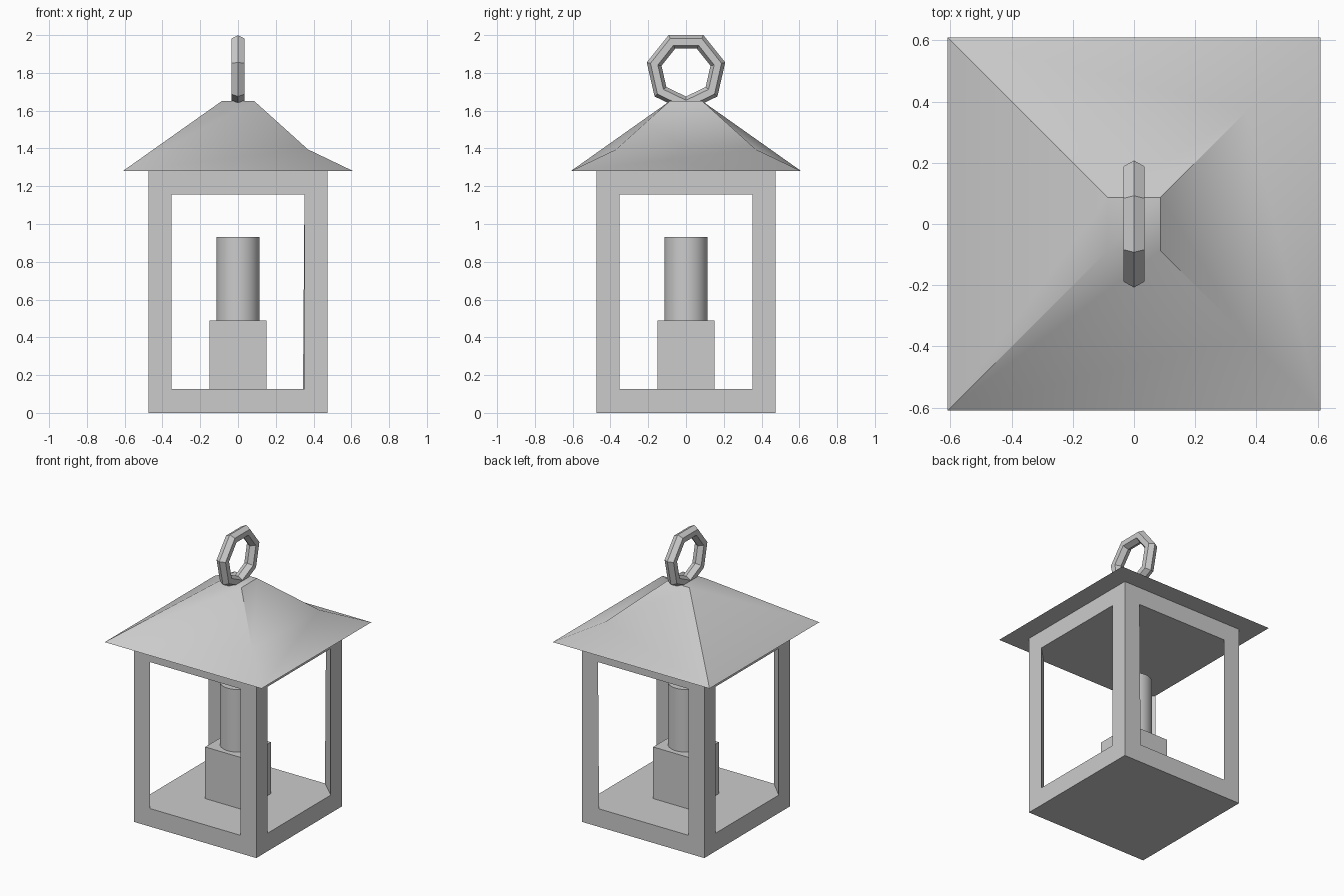
import bpy, bmesh
from math import radians

cube = bpy.data.objects.get("Cube")
if cube:
    bpy.data.objects.remove(cube, do_unlink=True)

GREY = 0.6
metal = bpy.data.materials.new("plain grey")
metal.use_nodes = True
metal.diffuse_color = (GREY, GREY, GREY, 1)
metal.node_tree.nodes["Principled BSDF"].inputs["Base Color"].default_value = (GREY, GREY, GREY, 1)

BODY, INNER = 0.475, 0.352        # outer half width, half width of the openings
FLOOR, LINTEL, EAVES = 0.127, 1.157, 1.28


def finish(ob, name, angle=None):
    ob.name = ob.data.name = name
    ob.data.materials.clear()
    ob.data.materials.append(metal)
    if angle:
        bpy.ops.object.select_all(action='DESELECT')
        ob.select_set(True)
        bpy.context.view_layer.objects.active = ob
        bpy.ops.object.shade_smooth_by_angle(angle=radians(angle))
    return ob


def box(name, half, z0, z1):
    bpy.ops.mesh.primitive_cube_add(size=1, location=(0, 0, (z0 + z1) / 2))
    ob = bpy.context.object
    ob.scale = (2 * half, 2 * half, z1 - z0)
    bpy.ops.object.transform_apply(location=True, rotation=True, scale=True)
    return finish(ob, name)


def mesh(name, verts, faces):
    me = bpy.data.meshes.new(name)
    me.from_pydata(verts, [], faces)
    bm = bmesh.new()
    bm.from_mesh(me)
    bmesh.ops.recalc_face_normals(bm, faces=bm.faces)
    bm.to_mesh(me)
    bm.free()
    ob = bpy.data.objects.new(name, me)
    bpy.context.collection.objects.link(ob)
    return ob


# Housing: a block cut by a cross with chamfered inner corners, leaving triangular posts
housing = box("housing", BODY, 0, EAVES + 0.005)
quarter = [(0.6, INNER), (BODY, INNER), (INNER, BODY), (INNER, 0.6)]
outline = []
for _ in range(4):
    outline += quarter
    quarter = [(-y, x) for x, y in quarter]
n = len(outline)
verts = [(x, y, z) for z in (FLOOR, LINTEL) for x, y in outline]
for i in (2, 3):                  # one post leans slightly at its foot
    verts[i] = (INNER - 0.008, verts[i][1], FLOOR)
faces = [range(n), range(n, 2 * n)]
faces += [(i, (i + 1) % n, (i + 1) % n + n, i + n) for i in range(n)]
cutter = mesh("opening_cutter", verts, faces)
cutter.hide_render = True
cut = housing.modifiers.new("openings", 'BOOLEAN')
cut.operation = 'DIFFERENCE'
cut.solver = 'EXACT'
cut.object = cutter
bpy.context.view_layer.objects.active = housing
bpy.ops.object.modifier_apply(modifier=cut.name)
bpy.data.objects.remove(cutter, do_unlink=True)

# Candle and its square holder
box("candle_holder", 0.15, FLOOR - 0.005, 0.49)
bpy.ops.mesh.primitive_cylinder_add(vertices=32, radius=0.115, depth=0.45, location=(0, 0, 0.705))
finish(bpy.context.object, "candle", 40)

# Hipped roof: eaves, flat cap, and two dented hips on the left side
corners = [(-1, -1), (1, -1), (1, 1), (-1, 1)]
rings = [(0.61, EAVES), (0.087, 1.65)]
verts = [(x * r, y * r, z) for r, z in rings for x, y in corners]
verts += [(0.37, -0.37, 1.395), (0.37, 0.37, 1.395)]
faces = [(0, 1, 2, 3), (4, 5, 6, 7), (0, 3, 7, 4),      # underside, cap, right slope
         (1, 2, 9, 8), (8, 9, 6, 5),                    # left slope
         (0, 1, 8), (0, 8, 5), (0, 5, 4),               # front slope
         (2, 3, 9), (3, 7, 9), (9, 7, 6)]               # back slope
finish(mesh("roof", verts, faces), "roof", 40)

# Hanging ring: seven segments with a hexagonal section
bpy.ops.mesh.primitive_torus_add(major_segments=7, minor_segments=6, major_radius=0.173,
                                 minor_radius=0.04, location=(0, 0, 1.808),
                                 rotation=(0, radians(90), 0))
finish(bpy.context.object, "hanging_ring")
